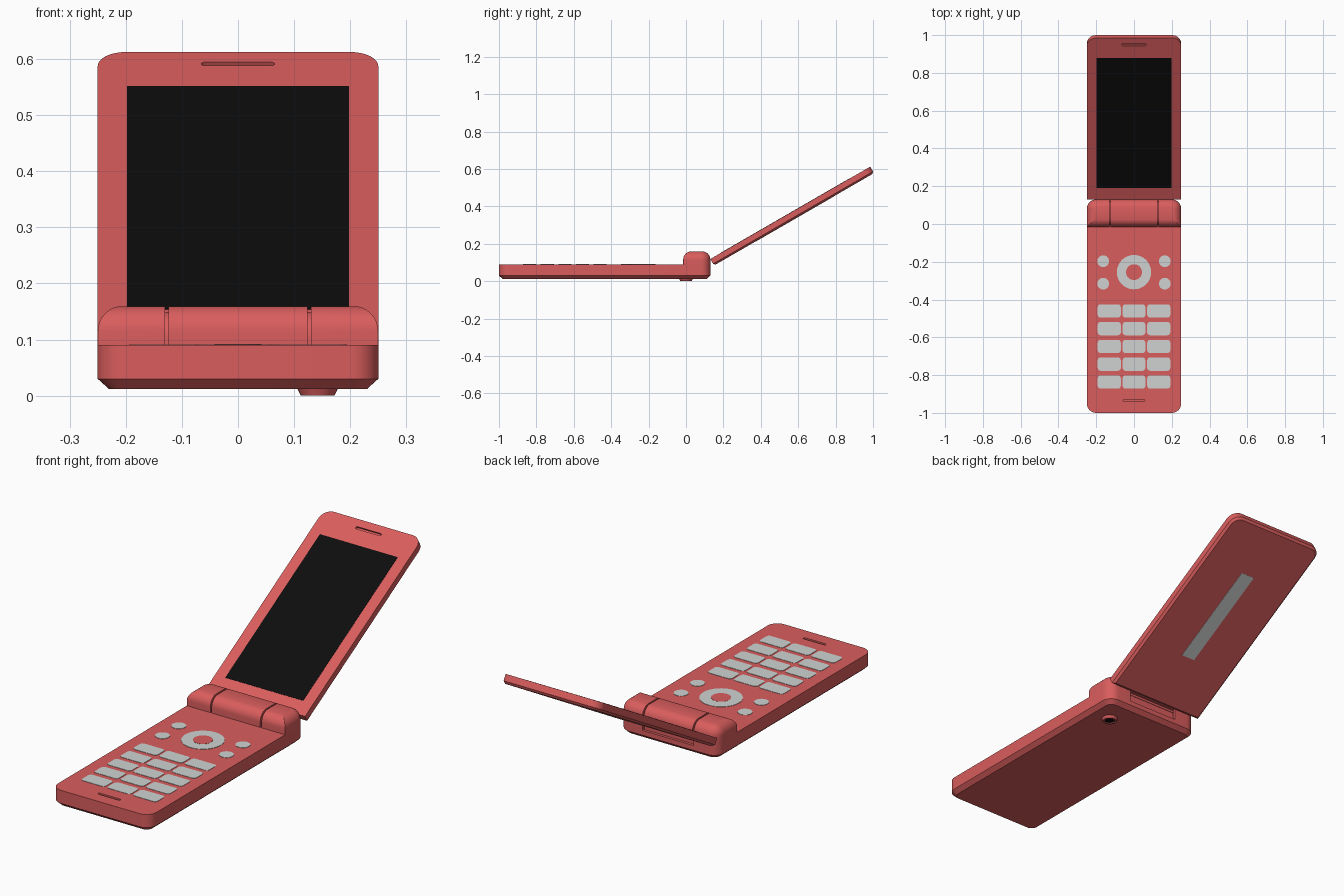
import bpy, bmesh, math
from mathutils import Matrix

if "Cube" in bpy.data.objects:
    bpy.data.objects.remove(bpy.data.objects["Cube"])


def material(name, rgb):
    m = bpy.data.materials.new(name)
    m.diffuse_color = (*rgb, 1)
    m.use_nodes = True
    m.node_tree.nodes["Principled BSDF"].inputs["Base Color"].default_value = m.diffuse_color
    return m


RED = material("coral red", (0.70, 0.11, 0.11))
GREY = material("light grey", (0.62, 0.65, 0.64))
BLACK = material("screen black", (0.004, 0.004, 0.004))
FLAT = Matrix.Identity(4)
LID = Matrix.Translation((0, 0.13, 0.119)) @ Matrix.Rotation(math.radians(30), 4, 'X')


def plate(name, x, y, radii, layers, mat, frame=FLAT, steps=8):
    """Rounded rectangle lofted through (inset, z) layers.
    radii: corners back right, back left, front left, front right."""
    bm = bmesh.new()
    rings = []
    for inset, z in layers:
        ring = []
        for k, (sx, sy) in enumerate([(1, 1), (-1, 1), (-1, -1), (1, -1)]):
            r = max(radii[k] - inset, 0.0005)
            cx = (x[1] if sx > 0 else x[0]) - sx * (inset + r)
            cy = (y[1] if sy > 0 else y[0]) - sy * (inset + r)
            for i in range(steps + 1):
                a = math.pi / 2 * (k + i / steps)
                ring.append(bm.verts.new((cx + r * math.cos(a), cy + r * math.sin(a), z)))
        rings.append(ring)
    n = len(rings[0])
    for lo, hi in zip(rings, rings[1:]):
        for i in range(n):
            j = (i + 1) % n
            bm.faces.new((lo[i], lo[j], hi[j], hi[i]))
    bm.faces.new(rings[0][::-1])
    bm.faces.new(rings[-1])
    bmesh.ops.remove_doubles(bm, verts=bm.verts, dist=1e-6)
    bmesh.ops.recalc_face_normals(bm, faces=bm.faces)
    me = bpy.data.meshes.new(name)
    bm.to_mesh(me)
    bm.free()
    me.materials.append(mat)
    ob = bpy.data.objects.new(name, me)
    bpy.context.collection.objects.link(ob)
    ob.matrix_world = frame
    return ob


def disc(name, cx, cy, r, layers, mat):
    return plate(name, (cx - r, cx + r), (cy - r, cy + r), [r - 0.0002] * 4, layers, mat)


def cut(target, cutter):
    mod = target.modifiers.new("cut", 'BOOLEAN')
    mod.object = cutter
    mod.solver = 'EXACT'
    bpy.context.view_layer.objects.active = target
    bpy.ops.object.modifier_apply(modifier=mod.name)
    bpy.data.objects.remove(cutter)


def box_cutter(x, y, z):
    return plate("cutter", x, y, [0.0] * 4, [(0, z[0]), (0, z[1])], RED, steps=1)


W = (-0.25, 0.25)

# Lower body with chamfered underside, microphone slit and rear recess
body = plate("lower_body", W, (-1, 0.13), [0.05] * 4,
             [(0.02, 0.012), (0, 0.03), (0, 0.09)], RED)
cut(body, plate("cutter", (-0.057, 0.057), (-0.941, -0.929), [0.006] * 4,
                [(0, 0.082), (0, 0.1)], RED))
cut(body, box_cutter((-0.13, 0.13), (0.118, 0.2), (0.052, 0.2)))

# Hinge housing with rounded top, split by two grooves over an inner core
R = 0.045


def hinge_layers(extra):
    arc = [(R * (1 - math.cos(a)), 0.115 + R * math.sin(a))
           for a in (math.radians(10 * i) for i in range(9))]
    return [(extra, 0.0895)] + [(i + extra, z - extra) for i, z in arc]


HY = (-0.015, 0.13)
HR = [0.05, 0.05, 0.001, 0.001]
hinge = plate("hinge_housing", W, HY, HR, hinge_layers(0), RED)
for s in (-1, 1):
    cut(hinge, box_cutter((s * 0.127 - 0.0035, s * 0.127 + 0.0035), (-0.1, 0.2), (0.0, 0.2)))
cut(hinge, box_cutter((-0.127, 0.127), (0.118, 0.2), (0.0, 0.1)))
plate("hinge_core", (-0.2, 0.2), HY, HR, hinge_layers(0.01), RED)

# Lid, tilted open, with earpiece slit
lid = plate("lid", W, (0, 0.987), [0.05, 0.05, 0.001, 0.001],
            [(0.01, -0.04), (0, -0.03), (0, 0)], RED, LID)
cut(lid, plate("cutter", (-0.065, 0.065), (0.939, 0.951), [0.006] * 4,
               [(0, -0.008), (0, 0.01)], RED, LID))
plate("screen", (-0.198, 0.198), (0.07, 0.864), [0.001] * 4,
      [(0, -0.002), (0, 0.001)], BLACK, LID, 1)
plate("back_strip", (-0.035, 0.035), (0.26, 0.74), [0.001] * 4,
      [(0, -0.041), (0, -0.038)], GREY, LID, 1)

# Number keys
KZ = [(0, 0.088), (0, 0.0915)]
for row in range(5):
    y = -0.46 - 0.094 * row
    for col, (x0, x1) in enumerate([(-0.192, -0.07), (-0.06, 0.06), (0.07, 0.192)]):
        plate(f"key_{row}_{col}", (x0, x1), (y - 0.035, y + 0.035), [0.014] * 4, KZ, GREY, steps=4)

# Navigation ring, centre button and four side buttons
disc("navigation_ring", 0, -0.255, 0.091, KZ, GREY)
disc("centre_button", 0, -0.255, 0.042, [(0, 0.088), (0, 0.0922)], RED)
for s in (-1, 1):
    for y in (-0.197, -0.316):
        disc("side_button", s * 0.163, y, 0.031, KZ, GREY)

# Camera bump under the hinge with a sunken lens
bump = disc("camera_bump", 0.142, 0.0, 0.036, [(0.006, 0), (0, 0.0125)], RED)
cut(bump, disc("cutter", 0.142, 0.0, 0.022, [(0, -0.01), (0, 0.008)], RED))
disc("camera_lens", 0.142, 0.0, 0.022, [(0, 0.004), (0, 0.009)], BLACK)

# Smooth the rounded corners, keep crisp edges
bpy.ops.object.select_all(action='SELECT')
bpy.context.view_layer.objects.active = body
bpy.ops.object.shade_smooth_by_angle(angle=math.radians(30))
